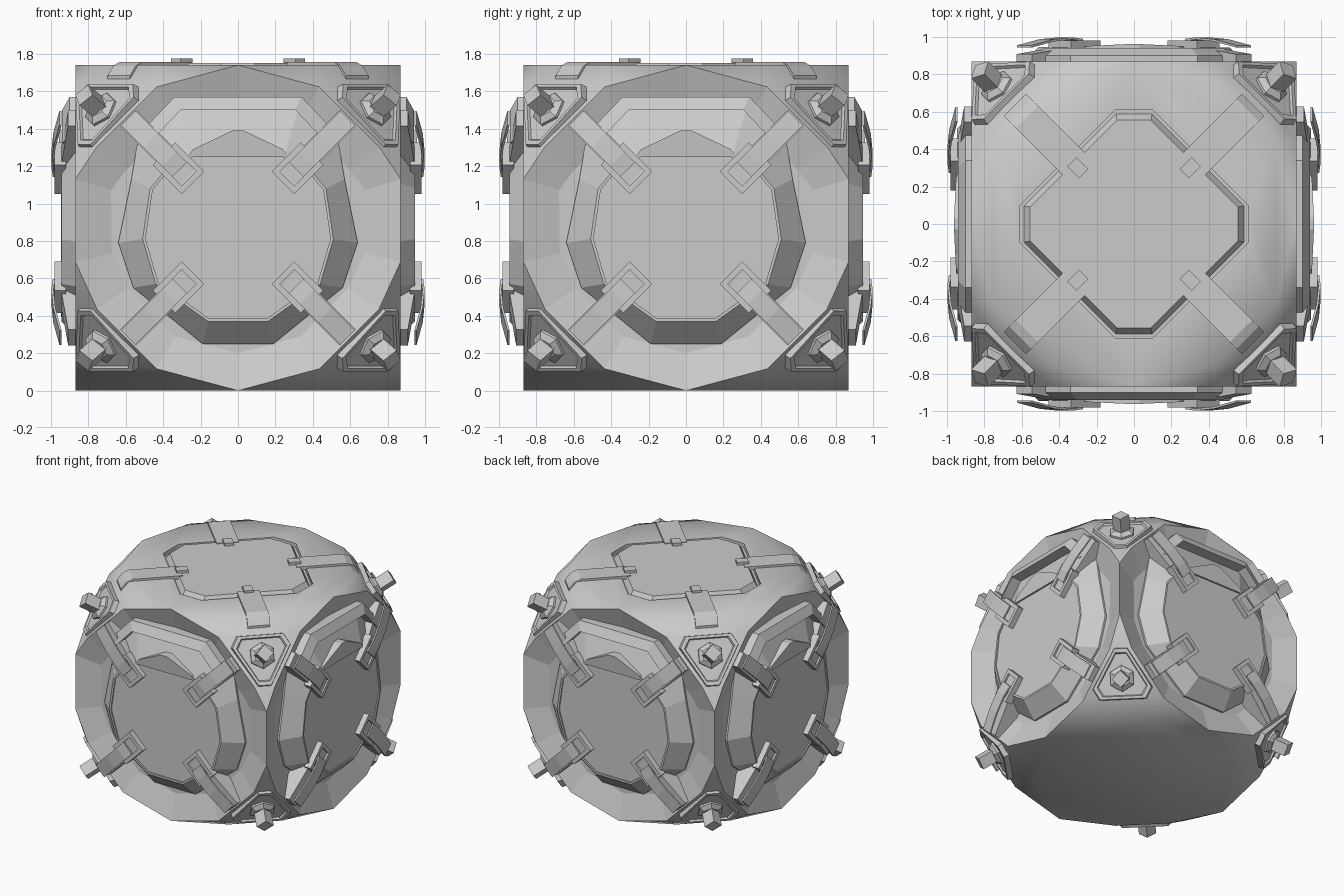
import bpy, bmesh, math
from mathutils import Vector, Matrix

cube = bpy.data.objects.get("Cube")
if cube:
    bpy.data.objects.remove(cube, do_unlink=True)

grey = bpy.data.materials.new("plain grey")
grey.use_nodes = True
grey.diffuse_color = (0.6, 0.6, 0.6, 1)
grey.node_tree.nodes["Principled BSDF"].inputs["Base Color"].default_value = (0.6, 0.6, 0.6, 1)

H = 0.87                      # half size of the body, and its centre height
CENTRE = Vector((0, 0, H))


def make(name, bm):
    bmesh.ops.recalc_face_normals(bm, faces=bm.faces)
    mesh = bpy.data.meshes.new(name)
    bm.to_mesh(mesh)
    bm.free()
    mesh.materials.append(grey)
    ob = bpy.data.objects.new(name, mesh)
    bpy.context.collection.objects.link(ob)
    return ob


def loft(name, rings, place=lambda p: p):
    """Skin a list of equal rings of points and cap both ends."""
    bm = bmesh.new()
    rows = [[bm.verts.new(place(Vector(p))) for p in ring] for ring in rings]
    n = len(rows[0])
    for a, b in zip(rows, rows[1:]):
        for i in range(n):
            bm.faces.new((a[i], a[(i + 1) % n], b[(i + 1) % n], b[i]))
    bm.faces.new(rows[0])
    bm.faces.new(rows[-1])
    return make(name, bm)


def outline(half, depth, scale=1.0, rise=0.0):
    """Mirror a half outline into a ring; rise tilts it outward with height."""
    pts = half + [(-x, v) for x, v in reversed(half)]
    return [(x * scale, v * scale, depth + rise * v) for x, v in pts]


def rect(r0, r1, w, d, drop=0.0):
    return [(r0, -w, d), (r1, -w, d - drop), (r1, w, d - drop), (r0, w, d)]


def strip(path, w, thick):
    """Bent bar along r: a list of (r, height) with a rectangular section."""
    return [[(r, -w, d), (r, w, d), (r, w, d - thick), (r, -w, d - thick)] for r, d in path]


# Body: six round faces joined by bulging corners and short upright edges
bm = bmesh.new()
for axis in range(3):
    for side in (-H, H):
        for k in range(12):
            a = k * math.pi / 6
            # the underside is narrower between its four edge middles
            r = 0.78 if axis == 2 and side < 0 and k % 3 else H
            p = [r * math.cos(a), r * math.sin(a)]
            p.insert(axis, side)
            bm.verts.new(Vector(p) + CENTRE)
corners = [Vector((x, y, z)) for x in (-1, 1) for y in (-1, 1) for z in (-1, 1)]
for c in corners:
    bm.verts.new(c * 0.695 + CENTRE)
    bm.verts.new(Vector((c.x * H, c.y * H, c.z * 0.22 + 0.04)) + CENTRE)
bmesh.ops.remove_doubles(bm, verts=bm.verts, dist=0.001)
bmesh.ops.convex_hull(bm, input=bm.verts)
bmesh.ops.delete(bm, geom=[v for v in bm.verts if not v.link_faces], context="VERTS")
bmesh.ops.dissolve_limit(bm, angle_limit=0.02, verts=bm.verts, edges=bm.edges)
body = make("body", bm)

# Groove around the top hatch
top_half = [(0.1, 0.61), (0.61, 0.1), (0.61, -0.1), (0.1, -0.61)]
cutter = loft("hatch_cutter", [outline(top_half, 2 * H - 0.035), outline(top_half, 2 * H + 0.1)])
mod = body.modifiers.new("hatch_groove", "BOOLEAN")
mod.object = cutter
mod.operation = "DIFFERENCE"
mod.solver = "EXACT"
bpy.context.view_layer.objects.active = body
body.select_set(True)
bpy.ops.object.modifier_apply(modifier=mod.name)
bpy.data.objects.remove(cutter, do_unlink=True)

# Dish the four side faces, and shade the rest of the body round
bm = bmesh.new()
bm.from_mesh(body.data)
sides = [f for f in bm.faces
         if max(abs(f.normal.x), abs(f.normal.y)) > 0.99 and f.calc_area() > 0.5]
for f in bm.faces:
    f.smooth = True
dish = bmesh.ops.inset_individual(bm, faces=sides, thickness=0.2, depth=-0.065)
for f in sides + dish["faces"]:
    f.smooth = False
bm.normal_update()
for e in bm.edges:
    e.smooth = all(f.smooth for f in e.link_faces) and e.calc_face_angle(0) < 1.0
bm.to_mesh(body.data)
bm.free()

# Top hatch plate
loft("top_hatch", [outline(top_half, 2 * H - 0.04, 0.97),
                   outline(top_half, 2 * H + 0.003, 0.92),
                   outline(top_half, 2 * H + 0.012, 0.91)])

# Straps across the top, each ending in a small latch
for k in range(4):
    turn = Matrix.Rotation(math.radians(45 + 90 * k), 4, "Z")
    spin = lambda p: turn @ p
    loft("top_strap", strip([(0.43, 1.757), (0.81, 1.757), (0.86, 1.735), (0.9, 1.685)],
                            0.085, 0.03), spin)
    loft("top_latch", [rect(0.38, 0.47, 0.035, 1.72), rect(0.38, 0.47, 0.035, 1.775)], spin)

# Side hatches: sloping frame, inset panel, brow, hood and four clips
outer = [(0.34, 0.70), (0.53, 0.50), (0.57, 0.26), (0.64, -0.08), (0.56, -0.32), (0.19, -0.62)]
inner = [(0.25, 0.39), (0.37, 0.33), (0.47, 0.21), (0.51, -0.06), (0.44, -0.30), (0.16, -0.50)]
hood = [(0.27, 0.38), (0.24, 0.42), (0.03, 0.52)]
brow = [(-0.53, 0.50), (-0.34, 0.70), (0.34, 0.70), (0.53, 0.50)]

for k in range(4):
    turn = Matrix.Rotation(math.radians(90 * k), 4, "Z")

    def on_side(p):
        return turn @ Vector((p.x, -p.z, H + p.y))

    loft("side_frame", [outline(outer, 0.77), outline(outer, 0.82),
                        outline(inner, 0.945), outline(inner, 0.945, 0.97),
                        outline(inner, 0.935, 0.97)], on_side)
    loft("side_brow", [[(x, v, 0.8), (x, v, 0.9), (x * 0.9, v * 0.9, 0.94),
                        (x * 0.9, v * 0.9, 0.8)] for x, v in brow], on_side)
    loft("side_hood", [outline(hood, 0.87), outline(hood, 0.91, rise=0.1)], on_side)
    for j in range(4):
        tilt = Matrix.Rotation(math.radians(45 + 90 * j), 4, "Z")
        on_clip = lambda p: on_side(tilt @ p)
        loft("clip_wedge", [rect(0.36, 0.83, 0.06, 0.8), rect(0.36, 0.83, 0.06, 0.968, 0.06)],
             on_clip)
        loft("clip_arm", strip([(0.44, 0.99), (0.52, 0.998), (0.66, 0.988), (0.83, 0.955)],
                               0.055, 0.012), on_clip)
        loft("clip_frame", [rect(0.34, 0.56, 0.085, 0.92), rect(0.34, 0.56, 0.085, 0.98),
                            rect(0.37, 0.53, 0.055, 0.98), rect(0.37, 0.53, 0.055, 0.965)],
             on_clip)

# Corner plates with a hexagonal boss and a square stud
for c in corners:
    n = Vector((c.x * 0.76, c.y * 0.76, c.z * 0.655)).normalized()
    # the triangle points toward the neighbouring edge middles
    down = Vector((0, 0, -c.z))
    t = (down - n * n.dot(down)).normalized()
    frame = Matrix((t, n.cross(t), n)).transposed()

    def on_corner(p):
        return CENTRE + frame @ p

    def triangle(r, d):
        return [(r * math.cos(a), r * math.sin(a), d)
                for i in range(3) for a in (i * math.tau / 3 - 0.21, i * math.tau / 3 + 0.21)]

    def polygon(r, d, sides):
        return [(r * math.cos(i * math.tau / sides), r * math.sin(i * math.tau / sides), d)
                for i in range(sides)]

    loft("corner_plate", [triangle(0.25, 1.13), triangle(0.23, 1.225),
                          triangle(0.20, 1.225), triangle(0.19, 1.21)], on_corner)
    loft("corner_boss", [polygon(0.10, 1.2, 6), polygon(0.10, 1.225, 6),
                         polygon(0.065, 1.25, 6)], on_corner)
    loft("corner_stud", [polygon(0.065, 1.24, 4), polygon(0.065, 1.365, 4)], on_corner)
